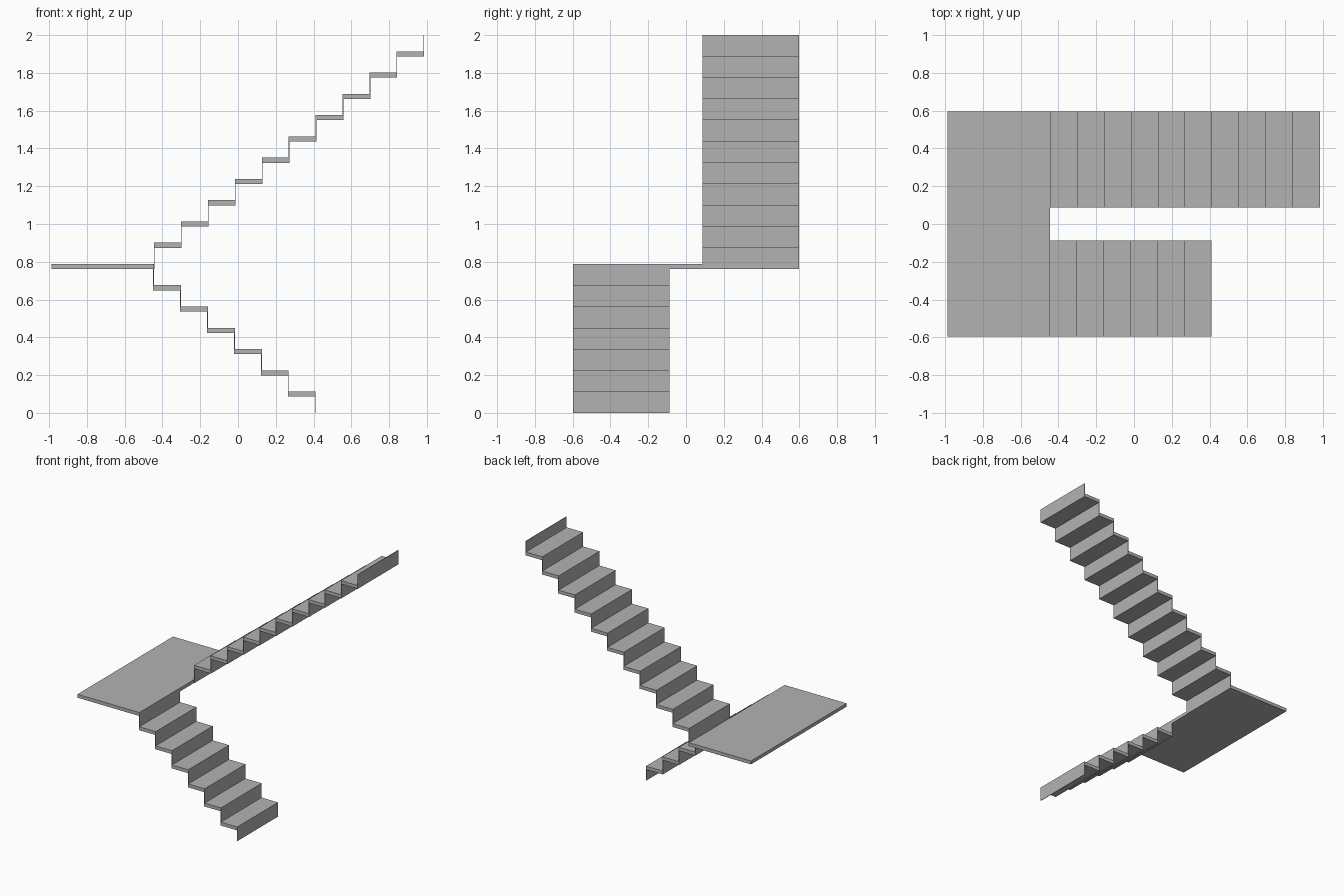
import bpy
import bmesh
from mathutils import Matrix, Vector

if "Cube" in bpy.data.objects:
    bpy.data.objects.remove(bpy.data.objects["Cube"], do_unlink=True)

RUN, TREAD, RISER = 0.1427, 0.027, 0.004
RISE = (2 + TREAD) / 18
EDGE, SIDE = -0.445, 0.9865          # landing edge and outer x extent
INNER, OUTER = 0.0875, 0.597         # flight sides in y
LANDING_TOP = 7 * RISE

grey = bpy.data.materials.new("plain grey")
grey.use_nodes = True
colour = (0.45, 0.45, 0.45, 1)
grey.diffuse_color = colour
grey.node_tree.nodes["Principled BSDF"].inputs["Base Color"].default_value = colour


def boxes(name, corners):
    """One flat-shaded object made of boxes given by opposite corners."""
    bm = bmesh.new()
    for a, b in corners:
        a, b = Vector(a), Vector(b)
        size = Vector(abs(c) for c in b - a)
        place = Matrix.Translation((a + b) / 2) @ Matrix.Diagonal(size).to_4x4()
        bmesh.ops.create_cube(bm, size=1, matrix=place)
    mesh = bpy.data.meshes.new(name)
    bm.to_mesh(mesh)
    bm.free()
    mesh.materials.append(grey)
    obj = bpy.data.objects.new(name, mesh)
    bpy.context.collection.objects.link(obj)


def flight(name, start, way, base, foot, steps, y0, y1):
    """Treads with flush risers, plus one last riser at the head."""
    treads, risers = [], []
    for k in range(steps + 1):
        x = start + way * k * RUN
        under = base + (k + 1) * RISE - TREAD
        low = under - RISE if k else foot
        risers.append(((x, y0, low), (x + way * RISER, y1, under)))
        if k < steps:
            treads.append(((x, y0, under), (x + way * RUN, y1, under + TREAD)))
    boxes(name + "_treads", treads)
    boxes(name + "_risers", risers)


# Lower flight climbs towards -x, upper flight returns towards +x
flight("lower", EDGE + 6 * RUN, -1, 0, 0, 6, -OUTER, -INNER)
flight("upper", EDGE, 1, LANDING_TOP, LANDING_TOP - TREAD, 10, INNER, OUTER)

# Half landing joining both flights
boxes("landing", [((-SIDE, -OUTER, LANDING_TOP - TREAD), (EDGE, OUTER, LANDING_TOP))])
